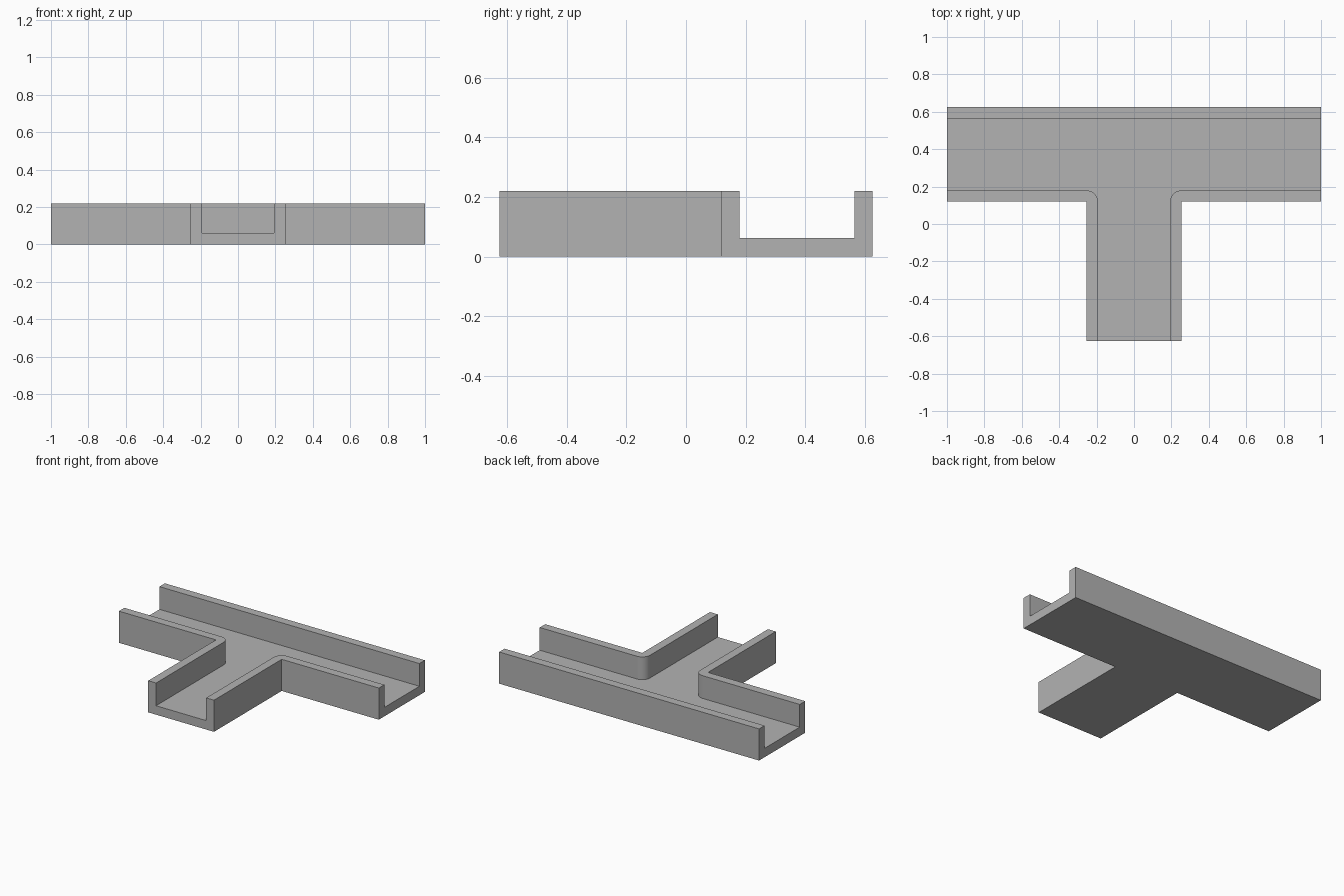
import bpy
import bmesh
import math

cube = bpy.data.objects.get("Cube")
if cube:
    bpy.data.objects.remove(cube, do_unlink=True)

# Main dimensions
END_X, END_Y = 1.0, 0.625
WALL = 0.06
BRANCH = 0.253                # half width of the branch, outside
RUN_FRONT = 0.119             # front face of the long run
FLOOR, TOP = 0.062, 0.22
INNER = BRANCH - WALL
RUN_IN = RUN_FRONT + WALL
BACK_IN = END_Y - WALL
ARC_STEPS = 10


def mirrored(points):
    return [(-x, y) for x, y in points]


def extrude_up(bm, faces, height, keep):
    """Extrude faces upward and return the raised caps."""
    result = bmesh.ops.extrude_face_region(bm, geom=faces, use_keep_orig=keep)["geom"]
    verts = [g for g in result if isinstance(g, bmesh.types.BMVert)]
    bmesh.ops.translate(bm, verts=verts, vec=(0, 0, height))
    if not keep:
        old = [f for f in faces if f.is_valid]
        if old:
            bmesh.ops.delete(bm, geom=old, context="FACES_ONLY")
    return [g for g in result if isinstance(g, bmesh.types.BMFace)
            and all(v in verts for v in g.verts)]


# Inside line of the right wall, rounded where the branch meets the run
arc = []
for i in range(ARC_STEPS + 1):
    a = math.pi / 2 * (1 + i / ARC_STEPS)
    arc.append((BRANCH + WALL * math.cos(a), RUN_FRONT + WALL * math.sin(a)))
inside = [(END_X, RUN_IN)] + arc + [(INNER, -END_Y)]

# Plan regions: corner walls, back wall and channel floor
corner_wall = inside + [(BRANCH, -END_Y), (BRANCH, RUN_FRONT), (END_X, RUN_FRONT)]
back_wall = [(-END_X, BACK_IN), (END_X, BACK_IN), (END_X, END_Y), (-END_X, END_Y)]
channel = inside + mirrored(inside)[::-1] + [(-END_X, BACK_IN), (END_X, BACK_IN)]
plan = [channel, corner_wall, mirrored(corner_wall), back_wall]

bm = bmesh.new()
for region in plan:
    bm.faces.new([bm.verts.new((x, y, 0)) for x, y in region])
bmesh.ops.remove_doubles(bm, verts=bm.verts[:], dist=0.0001)

# Raise the floor slab, then the walls above it
caps = extrude_up(bm, bm.faces[:], FLOOR, True)
floor = max(caps, key=lambda f: f.calc_area())
extrude_up(bm, [f for f in caps if f is not floor], TOP - FLOOR, False)

# Merge coplanar faces and turn the normals outward
bmesh.ops.dissolve_limit(bm, angle_limit=math.radians(1),
                         verts=bm.verts[:], edges=bm.edges[:])
bmesh.ops.recalc_face_normals(bm, faces=bm.faces[:])

mesh = bpy.data.meshes.new("tee_channel")
bm.to_mesh(mesh)
bm.free()
tee = bpy.data.objects.new("tee_channel", mesh)
bpy.context.collection.objects.link(tee)

# Plain grey material
grey = bpy.data.materials.new("plain_grey")
grey.use_nodes = True
colour = (0.45, 0.45, 0.45, 1)
grey.diffuse_color = colour
for node in grey.node_tree.nodes:
    if node.type == "BSDF_PRINCIPLED":
        node.inputs["Base Color"].default_value = colour
mesh.materials.append(grey)

# Smooth the rounded inside corners only
bpy.ops.object.select_all(action="DESELECT")
tee.select_set(True)
bpy.context.view_layer.objects.active = tee
bpy.ops.object.shade_smooth_by_angle(angle=math.radians(30))
